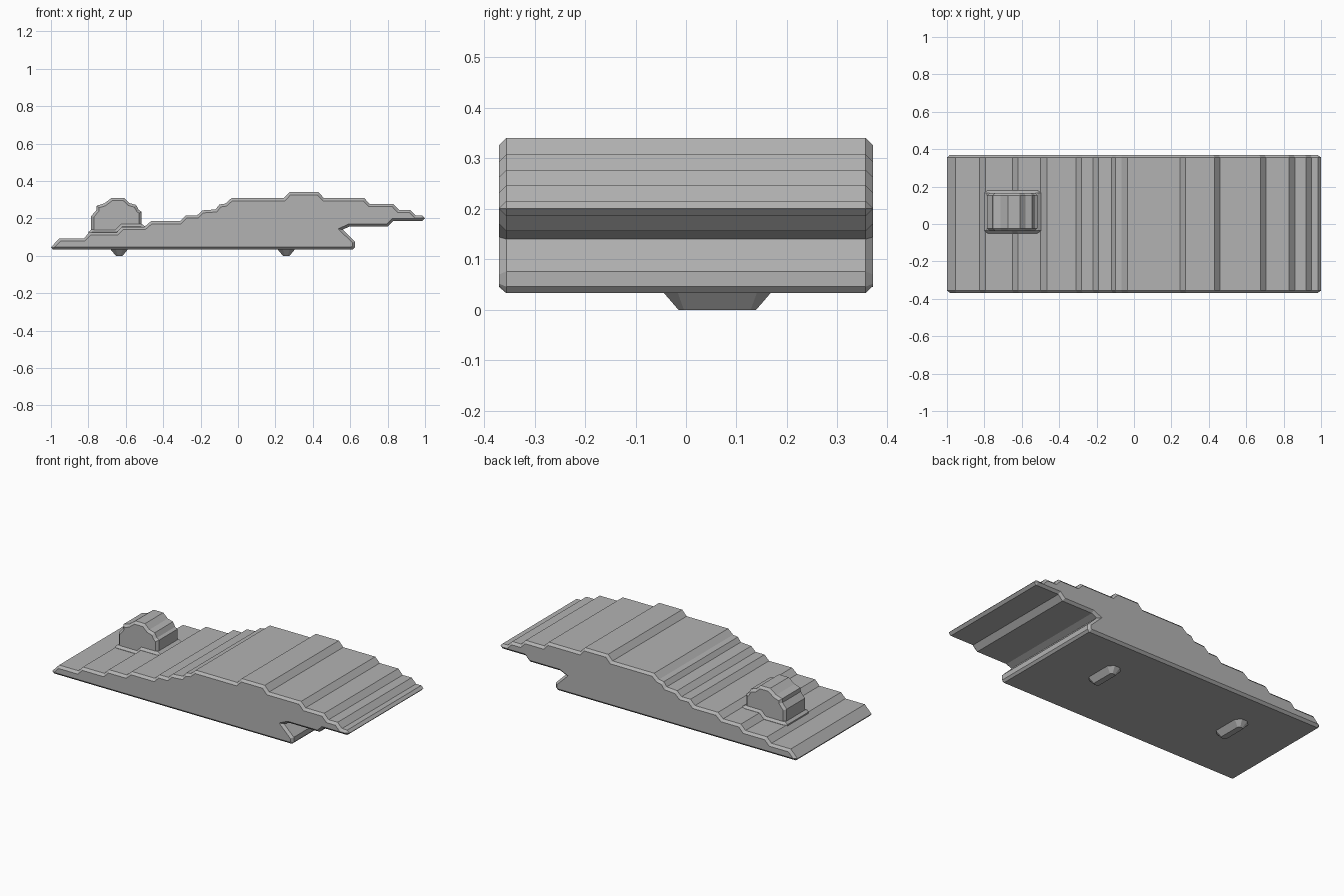
import bpy
import bmesh
from mathutils import Vector

cube = bpy.data.objects.get("Cube")
if cube:
    bpy.data.objects.remove(cube, do_unlink=True)

grey = bpy.data.materials.new("plain grey")
grey.use_nodes = True
colour = (0.45, 0.45, 0.45, 1)
grey.diffuse_color = colour
grey.node_tree.nodes["Principled BSDF"].inputs["Base Color"].default_value = colour


def finish(name, bm):
    """Turn a bmesh into a flat-shaded object."""
    bmesh.ops.recalc_face_normals(bm, faces=bm.faces)
    mesh = bpy.data.meshes.new(name)
    bm.to_mesh(mesh)
    bm.free()
    mesh.materials.append(grey)
    obj = bpy.data.objects.new(name, mesh)
    bpy.context.collection.objects.link(obj)
    return obj


def shrink(profile, amount):
    """Offset a clockwise profile inwards with mitred corners."""
    pts = [Vector(p) for p in profile]
    result = []
    for i, p in enumerate(pts):
        a = (p - pts[i - 1]).normalized()
        b = (pts[(i + 1) % len(pts)] - p).normalized()
        na, nb = Vector((a.y, -a.x)), Vector((b.y, -b.x))
        result.append(p + (na + nb) * amount / max(1 + na.dot(nb), 0.5))
    return result


def loft(name, rings):
    """Skin a list of matching vertex rings and cap both ends."""
    bm = bmesh.new()
    loops = [[bm.verts.new(p) for p in ring] for ring in rings]
    for lower, upper in zip(loops, loops[1:]):
        for i in range(len(lower)):
            bm.faces.new((lower[i - 1], lower[i], upper[i], upper[i - 1]))
    bm.faces.new(loops[0])
    bm.faces.new(loops[-1])
    return finish(name, bm)


def chamfered_prism(name, profile, y0, y1, chamfer):
    """Extrude an x-z profile along y with chamfered ends."""
    small = shrink(profile, chamfer)
    sections = ((small, y0), (profile, y0 + chamfer),
                (profile, y1 - chamfer), (small, y1))
    return loft(name, [[(x, y, z) for x, z in prof] for prof, y in sections])


# Stepped main body with an overhanging rear lip
body_profile = [
    (-0.99, 0.033), (-1.0, 0.046), (-0.955, 0.093), (-0.825, 0.093),
    (-0.795, 0.124), (-0.65, 0.124), (-0.62, 0.155), (-0.5, 0.155),
    (-0.465, 0.185), (-0.31, 0.185), (-0.28, 0.215), (-0.22, 0.215),
    (-0.19, 0.243), (-0.12, 0.248), (-0.1, 0.274), (-0.068, 0.279),
    (-0.035, 0.308), (0.245, 0.308), (0.275, 0.34), (0.43, 0.34),
    (0.46, 0.308), (0.675, 0.308), (0.705, 0.277), (0.83, 0.277),
    (0.86, 0.246), (0.92, 0.246), (0.95, 0.216), (0.985, 0.216),
    (1.0, 0.201), (0.985, 0.186), (0.83, 0.186), (0.8, 0.156),
    (0.595, 0.156), (0.56, 0.14), (0.625, 0.076), (0.625, 0.046),
    (0.613, 0.033),
]
chamfered_prism("stepped_body", body_profile, -0.37, 0.37, 0.014)

# Raised rim around the foot of the block
rim_profile = [
    (-0.8, 0.1), (-0.8, 0.127), (-0.785, 0.14), (-0.655, 0.14),
    (-0.625, 0.17), (-0.515, 0.17), (-0.493, 0.155), (-0.493, 0.1),
]
chamfered_prism("block_rim", rim_profile, -0.05, 0.18, 0.014)

# Small domed block on top
block_profile = [
    (-0.785, 0.11), (-0.785, 0.212), (-0.757, 0.245), (-0.755, 0.268),
    (-0.715, 0.28), (-0.675, 0.31), (-0.61, 0.31), (-0.58, 0.282),
    (-0.545, 0.272), (-0.53, 0.245), (-0.515, 0.235), (-0.515, 0.11),
]
chamfered_prism("domed_block", block_profile, -0.037, 0.167, 0.014)


# Two tapered pegs under the body
def peg_ring(x, y, half_x, half_y, z):
    cut = half_x * 0.6
    corner = [(half_x, half_y - cut), (half_x - cut, half_y)]
    quarter = corner + [(-a, b) for a, b in reversed(corner)]
    outline = quarter + [(-a, -b) for a, b in quarter]
    return [(x + a, y + b, z) for a, b in outline]


for name, x in (("front_peg", -0.635), ("rear_peg", 0.258)):
    loft(name, [peg_ring(x, 0.062, 0.018, 0.077, 0),
                peg_ring(x, 0.062, 0.048, 0.108, 0.036)])
